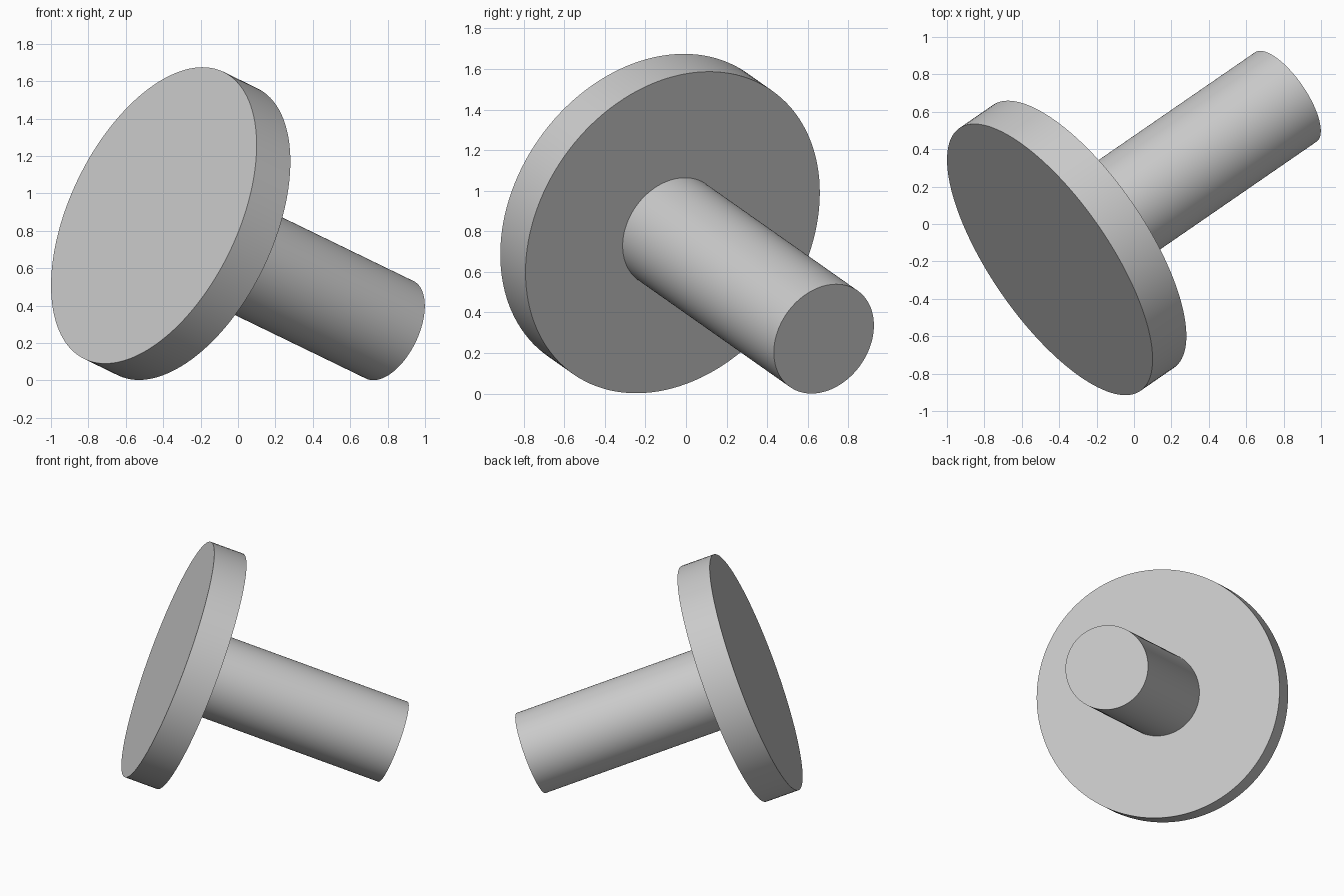
import bpy
import math
from mathutils import Vector

cube = bpy.data.objects.get("Cube")
if cube:
    bpy.data.objects.remove(cube, do_unlink=True)

# Plain grey finish
grey = bpy.data.materials.new("plain_grey")
grey.use_nodes = True
colour = (0.6, 0.6, 0.6, 1)
grey.diffuse_color = colour
grey.node_tree.nodes["Principled BSDF"].inputs["Base Color"].default_value = colour

# Tilted axis shared by both parts, starting at the disc's outer face
AXIS = Vector((0.765, 0.527, -0.371)).normalized()
ORIGIN = Vector((-0.45, -0.19, 0.882))


def cylinder_on_axis(name, radius, start, end):
    """Cylinder between two distances along the shared axis."""
    bpy.ops.mesh.primitive_cylinder_add(
        vertices=128, radius=radius, depth=end - start,
        location=ORIGIN + AXIS * (start + end) / 2,
        rotation=AXIS.to_track_quat("Z", "Y").to_euler())
    obj = bpy.context.object
    obj.name = name
    obj.data.materials.append(grey)
    bpy.ops.object.shade_smooth_by_angle(angle=math.radians(30))
    return obj


# Wide flat head and the narrower shaft behind it
HEAD_DEPTH = 0.236
cylinder_on_axis("disc_head", 0.853, 0, HEAD_DEPTH)
cylinder_on_axis("shaft", 0.29, HEAD_DEPTH, 1.65)
